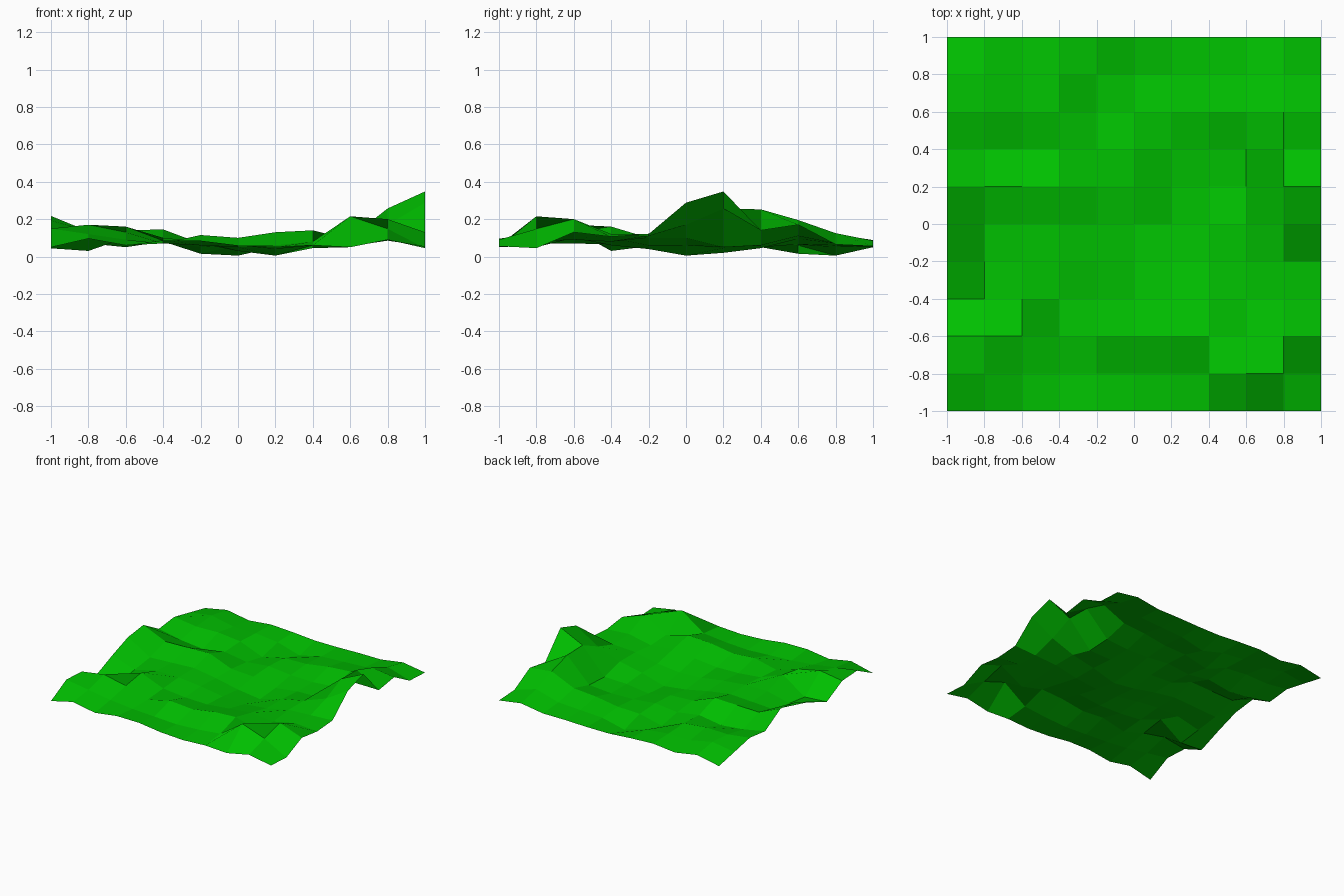
import bpy, bmesh

# Terrain heights in hundredths: rows run front to back, columns left to right
heights = [
    [5, 9.6, 6, 8.7, 8.5, 6, 5, 6, 5, 9, 5.5],
    [15, 12, 9, 7, 6, 5, 6, 8, 21.5, 14.8, 4.5],
    [14, 17, 13, 7, 11.5, 10, 13, 14, 9, 20, 13],
    [4.4, 3, 16, 8.5, 6.5, 6, 8, 10, 8, 12, 10.6],
    [12.3, 5.5, 10, 10, 8, 5, 4, 6, 10, 11, 12],
    [19.3, 8, 9, 10, 7, 3, 0.5, 6, 10, 17, 28.8],
    [21.7, 13.5, 14, 14.5, 7, 6, 2, 4.5, 5, 25.7, 34.8],
    [10.8, 7, 5, 8, 5, 7, 5, 4.5, 6, 25.2, 14],
    [13, 10.5, 11, 9, 1.5, 6, 6.5, 9.5, 11, 19.5, 17],
    [9, 12, 8, 8, 6, 0.5, 5, 6, 7, 12.5, 6.5],
    [5, 8.8, 5.5, 7.5, 6.5, 5, 5, 5.5, 5.5, 8.5, 5.5],
]

# Regular 10 x 10 sheet with each grid point lifted to its height
bm = bmesh.new()
bmesh.ops.create_grid(bm, x_segments=10, y_segments=10, size=1)
for v in bm.verts:
    col = round((v.co.x + 1) * 5)
    row = round((v.co.y + 1) * 5)
    v.co.z = heights[row][col] / 100
mesh = bpy.data.meshes.new("grass_terrain")
bm.to_mesh(mesh)
bm.free()
terrain = bpy.data.objects.new("grass_terrain", mesh)
bpy.context.collection.objects.link(terrain)

# Grass green, flat shaded
grass = bpy.data.materials.new("grass_green")
grass.diffuse_color = (0.0, 0.53, 0.0, 1)
mesh.materials.append(grass)
mesh.shade_flat()
